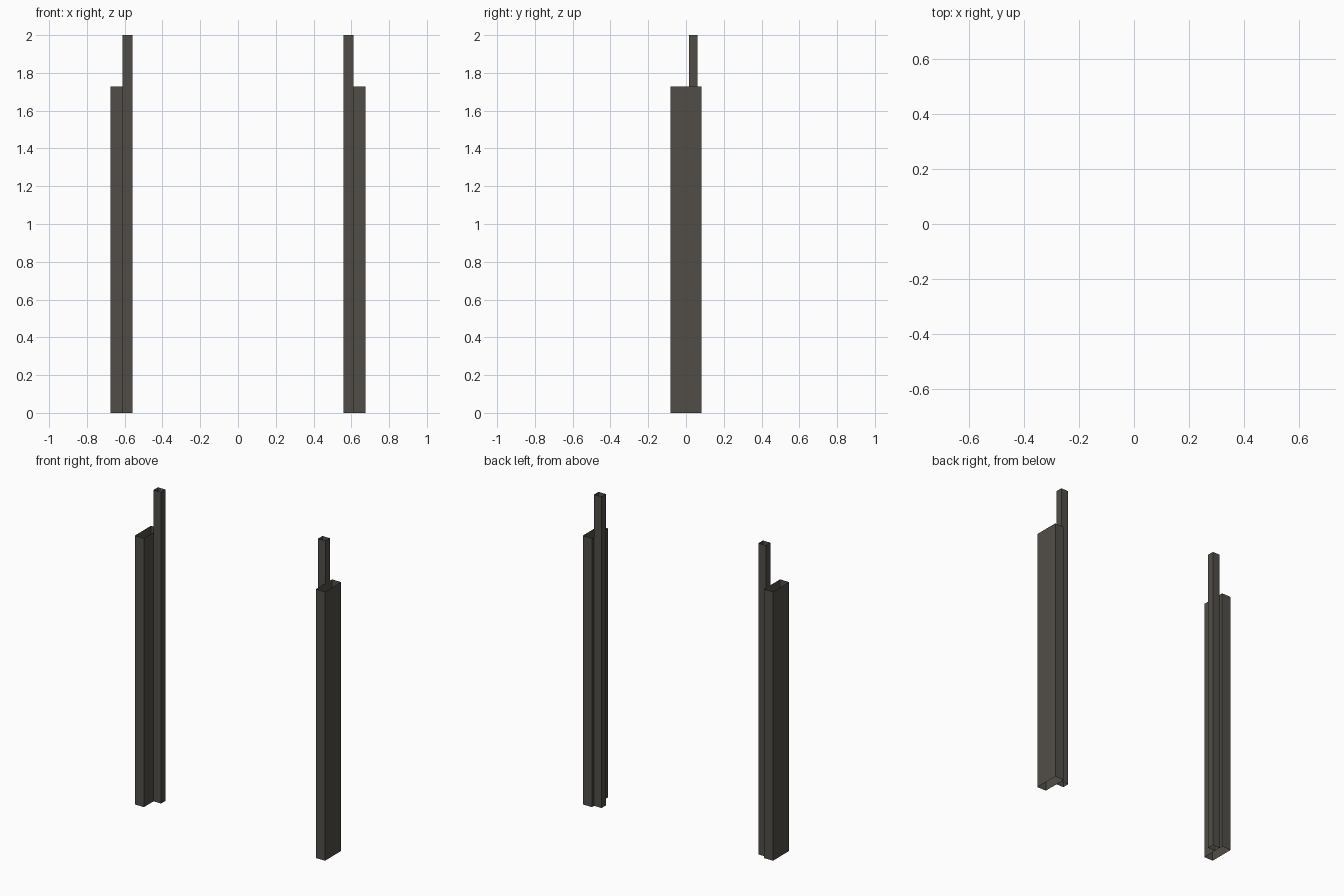
import bpy

if "Cube" in bpy.data.objects:
    bpy.data.objects.remove(bpy.data.objects["Cube"])

# One dark metal colour for everything
metal = bpy.data.materials.new("dark_grey_metal")
metal.diffuse_color = (0.083, 0.076, 0.065, 1.0)
metal.use_nodes = True
metal.node_tree.nodes["Principled BSDF"].inputs["Base Color"].default_value = metal.diffuse_color


def open_tube(name, x0, x1, y0, y1, height):
    """Rectangular tube with open ends (no horizontal faces)."""
    ring = [(x0, y0), (x1, y0), (x1, y1), (x0, y1)]
    verts = [(x, y, z) for z in (0.0, height) for x, y in ring]
    faces = [(i, (i + 1) % 4, (i + 1) % 4 + 4, i + 4) for i in range(4)]
    mesh = bpy.data.meshes.new(name)
    mesh.from_pydata(verts, [], faces)
    mesh.materials.append(metal)
    obj = bpy.data.objects.new(name, mesh)
    bpy.context.collection.objects.link(obj)
    return obj


for side, s in (("left", -1), ("right", 1)):
    # Wide outer post
    xa, xb = sorted((s * 0.611, s * 0.676))
    open_tube(side + "_post", xa, xb, -0.082, 0.082, 1.727)
    # Slim, taller inner bar set towards the back
    xa, xb = sorted((s * 0.558, s * 0.611))
    open_tube(side + "_inner_bar", xa, xb, 0.016, 0.06, 2.0)
